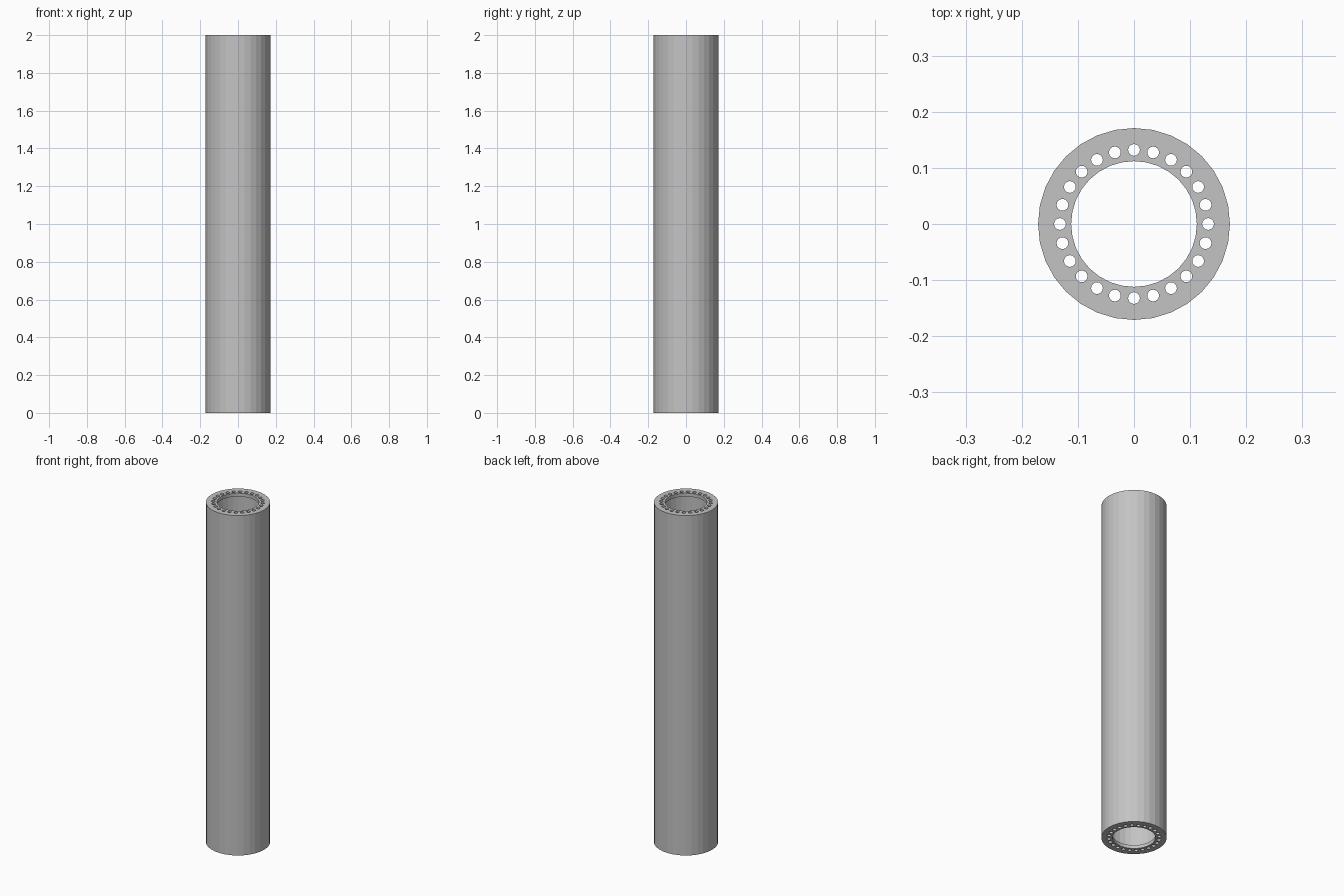
import bpy
import bmesh
from math import cos, sin, tau
from mathutils import Matrix, Vector

HEIGHT = 2.0
OUTER, BORE, CAVITY = 0.171, 0.112, 0.15
LIP = 0.02
SIDES = 32
HOLES, HOLE_RING, HOLE_RADIUS = 24, 0.132, 0.0105

cube = bpy.data.objects.get("Cube")
if cube:
    bpy.data.objects.remove(cube, do_unlink=True)

# Plain grey finish
grey = bpy.data.materials.new("light_grey")
grey.use_nodes = True
colour = (0.55, 0.55, 0.55, 1)
grey.diffuse_color = colour
grey.node_tree.nodes["Principled BSDF"].inputs["Base Color"].default_value = colour


def make_object(name, bm):
    bmesh.ops.recalc_face_normals(bm, faces=bm.faces)
    mesh = bpy.data.meshes.new(name)
    bm.to_mesh(mesh)
    bm.free()
    mesh.materials.append(grey)
    obj = bpy.data.objects.new(name, mesh)
    bpy.context.collection.objects.link(obj)
    return obj


# Tube with an inward lip at each end, turned from a closed profile
profile = [(OUTER, 0), (OUTER, HEIGHT), (BORE, HEIGHT), (BORE, HEIGHT - LIP),
           (CAVITY, HEIGHT - LIP), (CAVITY, LIP), (BORE, LIP), (BORE, 0)]
bm = bmesh.new()
rings = []
for i in range(SIDES):
    a = tau * i / SIDES
    rings.append([bm.verts.new((r * cos(a), r * sin(a), z)) for r, z in profile])
for i, ring in enumerate(rings):
    following = rings[(i + 1) % SIDES]
    for j in range(len(profile)):
        k = (j + 1) % len(profile)
        bm.faces.new((ring[j], following[j], following[k], ring[k]))
tube = make_object("perforated_tube", bm)

# Ring of drill holes through both lips
bm = bmesh.new()
for i in range(HOLES):
    a = tau * i / HOLES
    place = Vector((HOLE_RING * cos(a), HOLE_RING * sin(a), HEIGHT / 2))
    bmesh.ops.create_cone(bm, cap_ends=True, segments=16, radius1=HOLE_RADIUS,
                          radius2=HOLE_RADIUS, depth=HEIGHT + 0.2,
                          matrix=Matrix.Translation(place))
drills = make_object("hole_cutter", bm)

cut = tube.modifiers.new("drill_holes", "BOOLEAN")
cut.operation = "DIFFERENCE"
cut.solver = "EXACT"
cut.object = drills
bpy.ops.object.select_all(action="DESELECT")
tube.select_set(True)
bpy.context.view_layer.objects.active = tube
bpy.ops.object.modifier_apply(modifier=cut.name)
bpy.data.objects.remove(drills, do_unlink=True)
